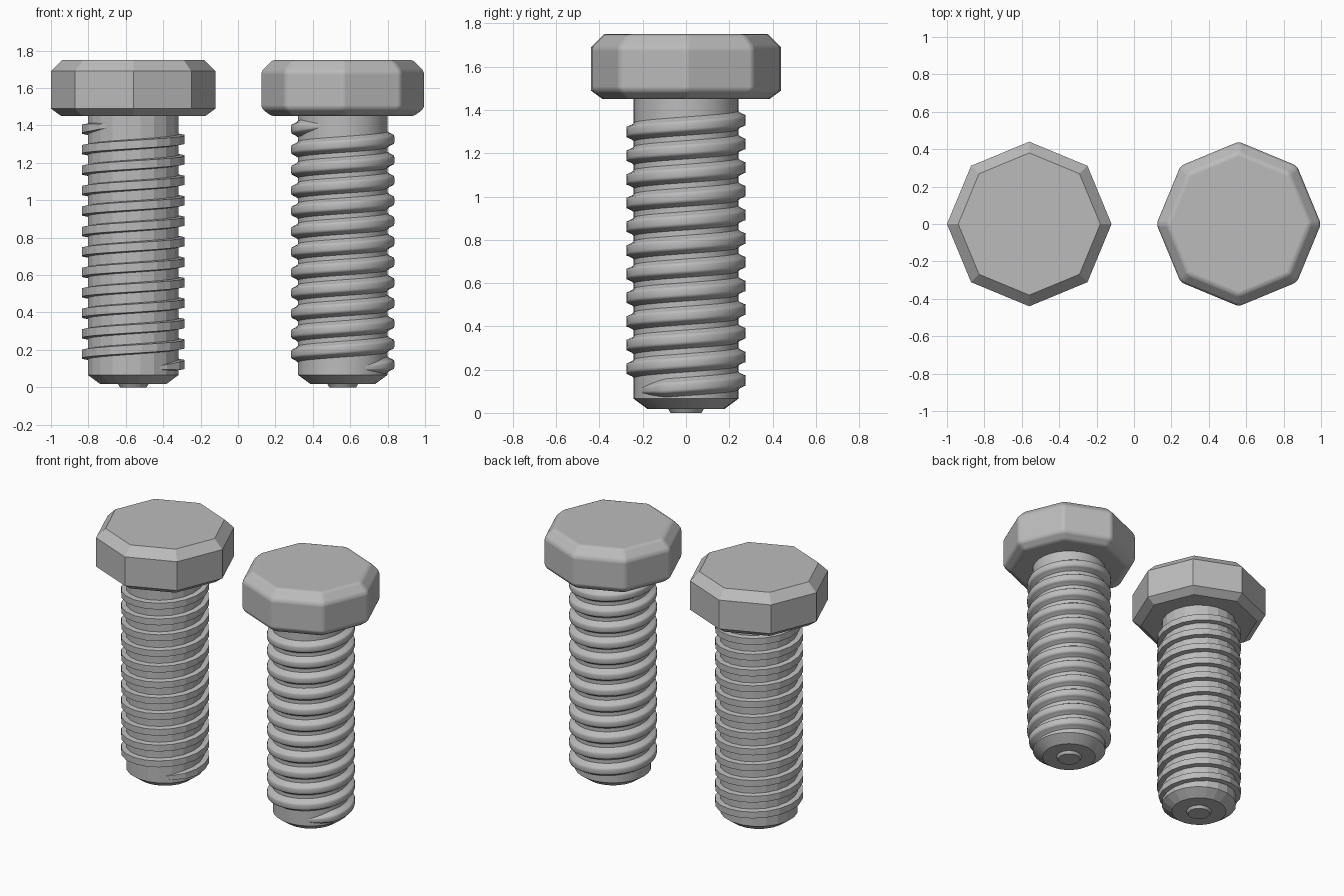
import bpy, bmesh, math

cube = bpy.data.objects.get("Cube")
if cube:
    bpy.data.objects.remove(cube, do_unlink=True)

steel = bpy.data.materials.new("grey steel")
steel.use_nodes = True
GREY = (0.5, 0.5, 0.5, 1)
steel.diffuse_color = GREY
steel.node_tree.nodes["Principled BSDF"].inputs["Base Color"].default_value = GREY

SIDES = 20          # facets round the shank
PITCH = 0.1094      # thread rise per turn


def finish(name, bm, x, smooth):
    bmesh.ops.recalc_face_normals(bm, faces=bm.faces)
    mesh = bpy.data.meshes.new(name)
    bm.to_mesh(mesh)
    bm.free()
    mesh.materials.append(steel)
    for p in mesh.polygons:
        p.use_smooth = smooth
    obj = bpy.data.objects.new(name, mesh)
    obj.location.x = x
    bpy.context.collection.objects.link(obj)
    return obj


def bridge(bm, a, b, closed=True):
    n = len(a)
    for i in range(n if closed else n - 1):
        j = (i + 1) % n
        bm.faces.new((a[i], a[j], b[j], b[i]))


def lathe(name, profile, sides, offset, x, smooth):
    """Stack rings of (radius, height) and cap both ends."""
    bm = bmesh.new()
    rings = []
    for r, z in profile:
        angles = [math.tau * i / sides + offset for i in range(sides)]
        rings.append([bm.verts.new((r * math.cos(a), r * math.sin(a), z)) for a in angles])
    for a, b in zip(rings, rings[1:]):
        bridge(bm, a, b)
    bm.faces.new(rings[0])
    bm.faces.new(rings[-1])
    return finish(name, bm, x, smooth)


def thread(name, section, steps, x, smooth):
    """Sweep a (radius, height) section up a helix, fading at both ends."""
    bm = bmesh.new()
    start, end = math.radians(297), math.radians(4563)
    step = math.tau / steps
    first = math.ceil((start - step / 2) / step)
    last = math.floor((end - step / 2) / step)
    angles = [start] + [(k + 0.5) * step for k in range(first, last + 1)] + [end]
    rings = []
    for a in angles:
        fade = min(1, (a - start) / 0.7, (end - a) / 0.7)
        fade = max(fade, 0.02)
        z0 = 0.122 + PITCH * (a / math.tau - 1)
        ring = []
        for r, z in section:
            rr = 0.236 + (r - 0.236) * fade
            ring.append(bm.verts.new((rr * math.cos(a), rr * math.sin(a),
                                      z0 + z * (0.3 + 0.7 * fade))))
        rings.append(ring)
    for a, b in zip(rings, rings[1:]):
        bridge(bm, a, b)
    bm.faces.new(rings[0])
    bm.faces.new(rings[-1])
    return finish(name, bm, x, smooth)


def mirrored(half):
    """Complete a thread section from its lower half."""
    return half + [(r, -z) for r, z in reversed(half)]


HEAD = [(0.385, 1.45), (0.44, 1.49), (0.44, 1.69), (0.38, 1.75)]
SHANK = [(0.18, 0.018), (0.246, 0.066), (0.246, 1.46)]
TIP = [(0.072, 0), (0.084, 0.02)]
FACETED_RIDGE = mirrored([(0.225, -0.031), (0.278, -0.022)])
ROUND_RIDGE = mirrored([(0.225, -0.05), (0.241, -0.042), (0.25, -0.034),
                        (0.265, -0.027), (0.274, -0.022), (0.277, -0.012)])

for prefix, x, smooth in (("faceted", -0.56, False), ("smooth", 0.56, True)):
    # Octagonal chamfered head, with softened edges on the smooth bolt
    head = lathe(prefix + "_head", HEAD, 8, 0, x, smooth)
    if smooth:
        bevel = head.modifiers.new("soft edges", "BEVEL")
        bevel.width = 0.018
        bevel.segments = 3
        bevel.limit_method = "ANGLE"
        bevel.angle_limit = math.radians(20)
        bevel.harden_normals = True

    # Shank with chamfered end
    sides = SIDES * 2 if smooth else SIDES
    shank_profile = [(r - 0.006 if smooth else r, z) for r, z in SHANK]
    shank = lathe(prefix + "_shank", shank_profile, sides, math.pi / sides, x, smooth)
    tip = lathe(prefix + "_tip", TIP, sides, math.pi / sides, x, smooth)

    # Helical ridge
    ridge = thread(prefix + "_thread", ROUND_RIDGE if smooth else FACETED_RIDGE,
                   sides, x, smooth)

    # Keep the chamfer edges crisp on the smooth bolt
    if smooth:
        for obj in (shank, tip):
            bpy.ops.object.select_all(action="DESELECT")
            obj.select_set(True)
            bpy.context.view_layer.objects.active = obj
            bpy.ops.object.shade_smooth_by_angle(angle=math.radians(30))
